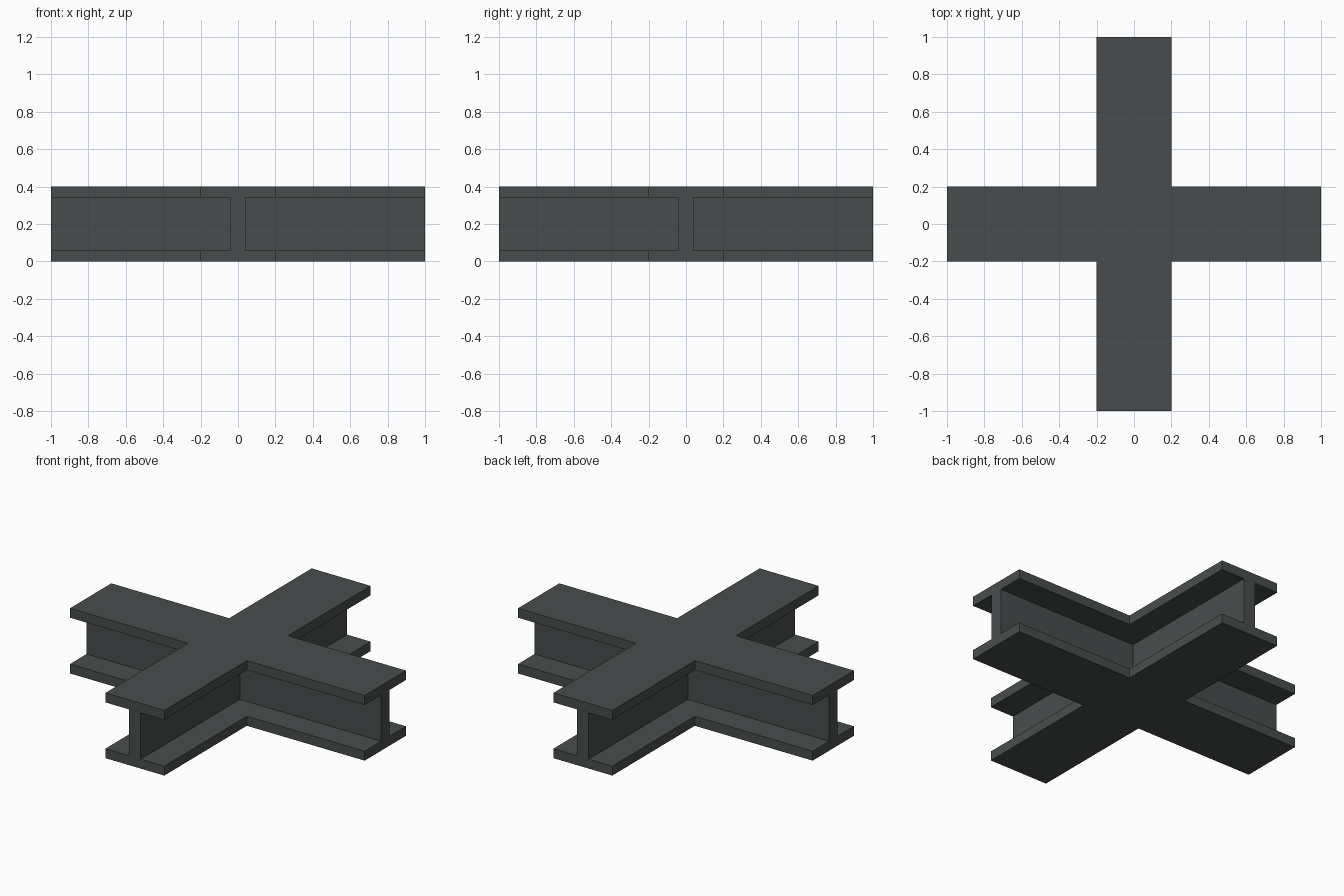
import bpy
import bmesh

if "Cube" in bpy.data.objects:
    bpy.data.objects.remove(bpy.data.objects["Cube"])

LENGTH = 1.0     # half length of each beam
FLANGE = 0.2     # half width of the flanges
WEB = 0.04       # half thickness of the web
HEIGHT = 0.4
PLATE = 0.058    # flange thickness

steel = bpy.data.materials.new("dark grey steel")
steel.diffuse_color = (0.066, 0.073, 0.073, 1.0)
steel.use_nodes = True
steel.node_tree.nodes["Principled BSDF"].inputs["Base Color"].default_value = steel.diffuse_color


def cross_prism(name, half_width, z0, z1, capped=True):
    """Extrude a plus-shaped outline from z0 to z1."""
    w, l = half_width, LENGTH
    corner = [(l, -w), (l, w), (w, w)]
    outline = []
    for _ in range(4):
        outline += corner
        corner = [(-y, x) for x, y in corner]
    bm = bmesh.new()
    low = [bm.verts.new((x, y, z0)) for x, y in outline]
    high = [bm.verts.new((x, y, z1)) for x, y in outline]
    n = len(outline)
    for i in range(n):
        j = (i + 1) % n
        bm.faces.new((low[i], low[j], high[j], high[i]))
    if capped:
        bm.faces.new(high)
        bm.faces.new(low[::-1])
    mesh = bpy.data.meshes.new(name)
    bm.to_mesh(mesh)
    bm.free()
    mesh.materials.append(steel)
    obj = bpy.data.objects.new(name, mesh)
    bpy.context.collection.objects.link(obj)
    return obj


# Flanges and the thin upright web between them
cross_prism("bottom_flange", FLANGE, 0.0, PLATE)
cross_prism("web", WEB, PLATE, HEIGHT - PLATE, capped=False)
cross_prism("top_flange", FLANGE, HEIGHT - PLATE, HEIGHT)
